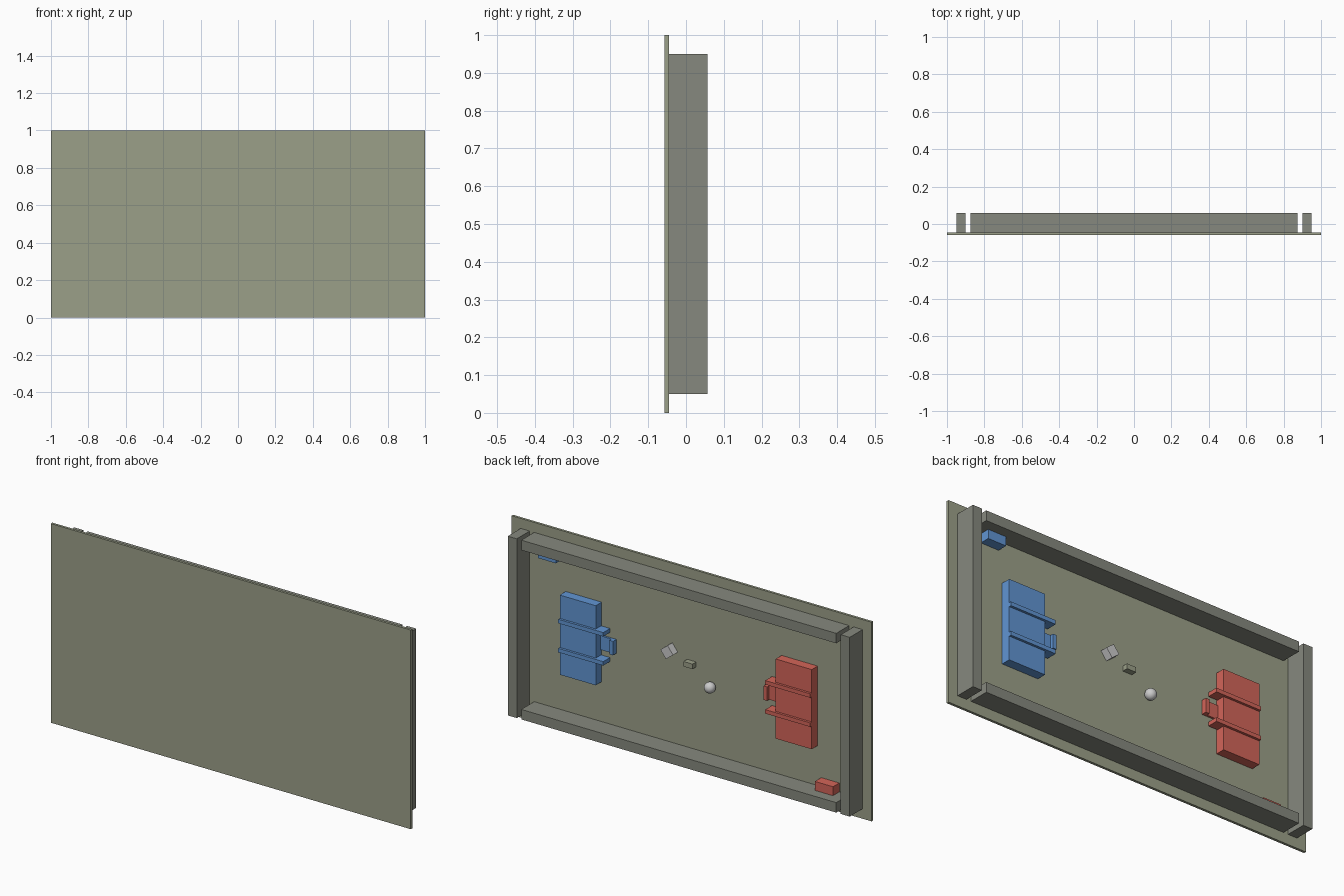
import bpy
from math import radians

if "Cube" in bpy.data.objects:
    bpy.data.objects.remove(bpy.data.objects["Cube"])


def material(name, rgb):
    m = bpy.data.materials.new(name)
    m.diffuse_color = (*rgb, 1)
    m.use_nodes = True
    m.node_tree.nodes["Principled BSDF"].inputs["Base Color"].default_value = m.diffuse_color
    return m


OLIVE = material("olive", (0.33, 0.35, 0.25))
DARK = material("dark_olive", (0.24, 0.25, 0.21))
BLUE = material("blue", (0.12, 0.3, 0.65))
RED = material("red", (0.65, 0.13, 0.1))


def box(name, x, y, z, mat=None, turn=0):
    """Box from (min, max) ranges, optionally turned about y."""
    c = [(r[0] + r[1]) / 2 for r in (x, y, z)]
    bpy.ops.mesh.primitive_cube_add(size=1, location=c)
    o = bpy.context.object
    o.name = name
    o.scale = [abs(r[1] - r[0]) for r in (x, y, z)]
    bpy.ops.object.transform_apply(location=False, rotation=False, scale=True)
    o.rotation_euler.y = turn
    if mat:
        o.data.materials.append(mat)
    return o


FLOOR = -0.045  # inner face of the panel

# panel and surrounding rails
box("panel", (-1, 1), (-0.0575, FLOOR), (0, 1), OLIVE)
for s, side in ((-1, "left"), (1, "right")):
    box(f"{side}_rail", (s * 0.9, s * 0.95), (FLOOR, 0.0575), (0.05, 0.95), DARK)
for z, side in ((0.05, "bottom"), (0.9, "top")):
    box(f"{side}_rail", (-0.875, 0.875), (FLOOR, 0.0575), (z, z + 0.05), DARK)

# two facing vehicles, each the other turned half round
for s, team, mat in ((1, "blue", BLUE), (-1, "red", RED)):
    def part(name, x, y, z):
        box(f"{team}_{name}", (s * x[0], s * x[1]), y,
            (0.5 + s * z[0], 0.5 + s * z[1]), mat)

    part("body", (0.5, 0.7), (FLOOR, 0.002), (-0.2, 0.2))
    for zc, arm in ((-0.073, "lower"), (0.073, "upper")):
        part(f"{arm}_arm", (0.45, 0.7), (-0.04, 0.014), (zc - 0.01, zc + 0.01))
    part("bumper", (0.418, 0.438), (FLOOR, -0.018), (-0.035, 0.035))
    part("bumper_link", (0.438, 0.5), (FLOOR, -0.035), (-0.035, 0.035))
    part("corner_block", (0.72, 0.82), (FLOOR, 0.005), (0.355, 0.405))

# loose pieces in the middle
box("small_block", (-0.025, 0.025), (FLOOR, -0.016), (0.515, 0.54), OLIVE)
box("tilted_cube", (0.087, 0.137), (-0.05, -0.007), (0.541, 0.591), turn=radians(38))
bpy.ops.mesh.primitive_uv_sphere_add(segments=24, ring_count=12, radius=0.027,
                                     location=(-0.115, -0.025, 0.443))
bpy.context.object.name = "ball"
bpy.ops.object.shade_smooth()
